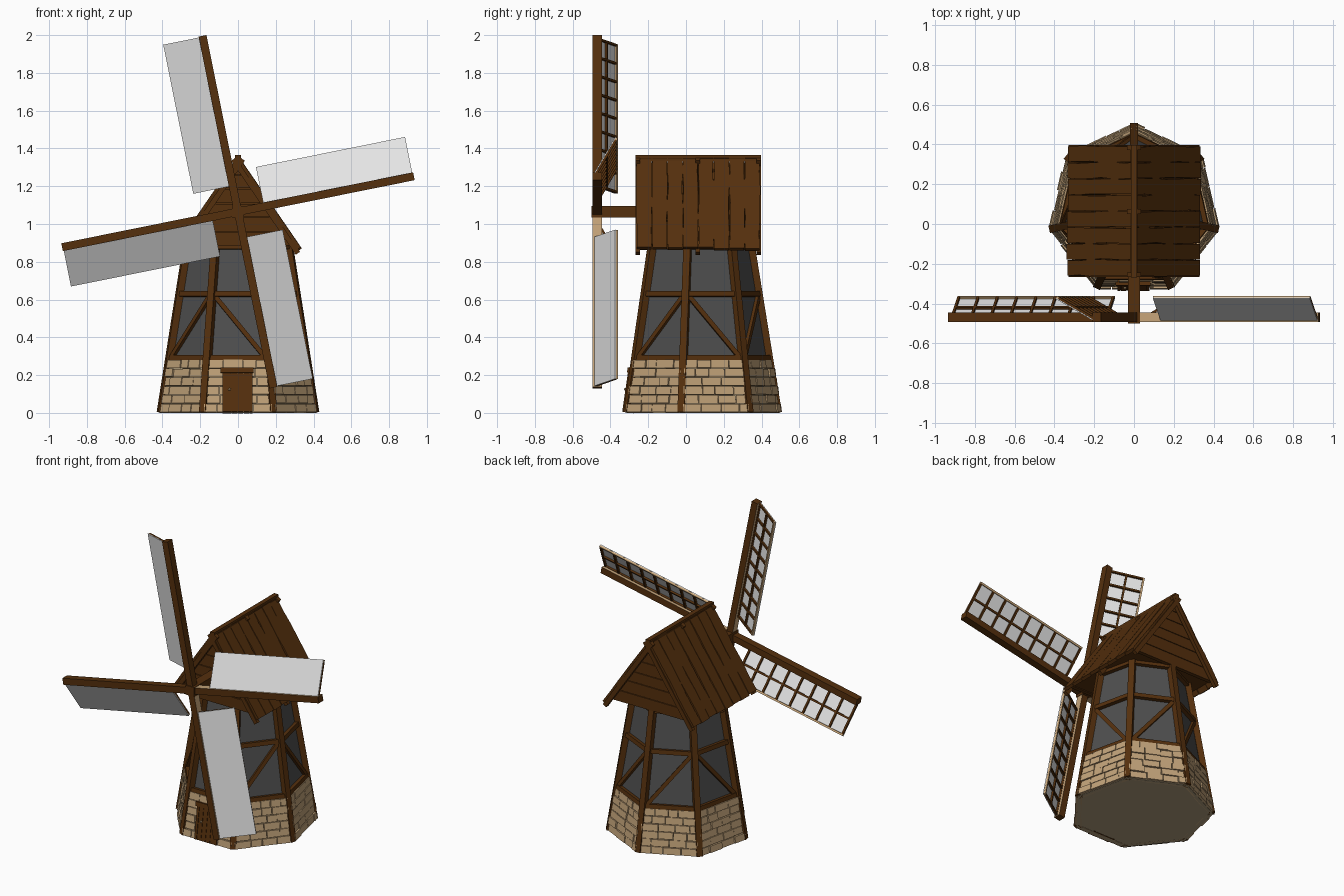
import bpy, bmesh, math, random
from mathutils import Vector as V, Matrix

if "Cube" in bpy.data.objects:
    bpy.data.objects.remove(bpy.data.objects["Cube"])

random.seed(4)

# ---------- materials ----------
def material(name, rgb):
    m = bpy.data.materials.new(name)
    m.diffuse_color = (*rgb, 1)
    m.use_nodes = True
    m.node_tree.nodes["Principled BSDF"].inputs["Base Color"].default_value = m.diffuse_color
    return m

BROWN = material("brown timber", (0.090, 0.029, 0.004))
GREY = material("dark grey plaster", (0.078, 0.078, 0.078))
STONE = material("tan stone", (0.53, 0.36, 0.19))
MORTAR = material("mortar", (0.42, 0.33, 0.20))
CLOTH = material("white cloth", (0.77, 0.77, 0.77))
PALE = material("pale wood", (0.56, 0.37, 0.19))

# ---------- helpers ----------
def finish(name, bm, *mats):
    bmesh.ops.recalc_face_normals(bm, faces=bm.faces[:])
    me = bpy.data.meshes.new(name)
    bm.to_mesh(me)
    bm.free()
    for m in mats:
        me.materials.append(m)
    ob = bpy.data.objects.new(name, me)
    bpy.context.collection.objects.link(ob)
    return ob

def beam(bm, p, q, w, d, n, mi=0):
    """Box from p to q, w wide across and d deep along n."""
    a = (q - p).normalized()
    s = a.cross(n).normalized()
    n2 = s.cross(a)
    rot = Matrix((s, a, n2)).transposed().to_4x4()
    mat = Matrix.Translation((p + q) / 2) @ rot @ Matrix.Diagonal((w, (q - p).length, d, 1))
    verts = bmesh.ops.create_cube(bm, size=1, matrix=mat)["verts"]
    for f in {f for v in verts for f in v.link_faces}:
        f.material_index = mi
    return verts

def prism(bm, pts, y0, y1):
    """Outline in x,z pushed from y0 to y1."""
    a = [bm.verts.new((x, y0, z)) for x, z in pts]
    b = [bm.verts.new((x, y1, z)) for x, z in pts]
    bm.faces.new(a)
    bm.faces.new(b[::-1])
    for i in range(len(pts)):
        j = (i + 1) % len(pts)
        bm.faces.new((a[i], b[i], b[j], a[j]))

# ---------- seven-sided tapering tower ----------
N, CY = 7, 0.07
def corner(k, z, off=0.0):
    r = 0.420 - 0.162 * z + off
    t = math.pi / 2 + k * math.tau / N
    return V((r * math.cos(t), CY + r * math.sin(t), z))

def side_normal(k):
    return (corner(k + 1, 0) - corner(k, 0)).cross(corner(k, 1) - corner(k, 0)).normalized()

def shell(name, z0, z1, off, mat):
    bm = bmesh.new()
    lo = [bm.verts.new(corner(k, z0, off)) for k in range(N)]
    hi = [bm.verts.new(corner(k, z1, off)) for k in range(N)]
    bm.faces.new(lo[::-1])
    bm.faces.new(hi)
    for k in range(N):
        j = (k + 1) % N
        bm.faces.new((lo[k], lo[j], hi[j], hi[k]))
    finish(name, bm, mat)

shell("stone_base_core", 0, 0.28, 0.006, MORTAR)
shell("plaster_walls", 0.28, 0.93, -0.012, GREY)

# stone courses
bm = bmesh.new()
ROWS, H = 6, 0.28 / 6
for k in range(N):
    n = side_normal(k)
    for r in range(ROWS):
        z = (r + 0.5) * H
        a, b = corner(k, z), corner(k + 1, z)
        t = 0.0
        while t < 0.999:
            e = t + random.uniform(0.17, 0.32)
            if e > 0.87:
                e = 1.0
            beam(bm, a.lerp(b, t + 0.005), a.lerp(b, e - 0.005),
                 H - random.uniform(0.002, 0.005), random.uniform(0.028, 0.046), n)
            t = e
finish("stone_courses", bm, STONE)

# corner posts, rails and alternating braces
bm = bmesh.new()
for k in range(N):
    out = corner(k, 0) - V((0, CY, 0))
    beam(bm, corner(k, 0.002), corner(k, 0.92), 0.038, 0.036, out)
    n = side_normal(k)
    for z in (0.29, 0.63, 0.88):
        beam(bm, corner(k, z), corner(k + 1, z), 0.028, 0.026, n)
    za, zb = (0.30, 0.615) if k % 2 == 0 else (0.615, 0.30)
    a0, a1 = corner(k, za), corner(k + 1, za)
    b0, b1 = corner(k, zb), corner(k + 1, zb)
    beam(bm, a0.lerp(a1, 0.07), b0.lerp(b1, 0.93), 0.024, 0.018, n)
finish("tower_frame", bm, BROWN)

# ---------- door on the front side ----------
nf = side_normal(3)
def on_front(x, z, o=0.0):
    c = corner(3, z)
    return V((x, c.y, z)) + nf * o
bm = bmesh.new()
for i in range(4):
    x = -0.051 + i * 0.032
    beam(bm, on_front(x, 0.002), on_front(x, 0.21), 0.029, 0.056, nf)
for x in (-0.075, 0.069):
    beam(bm, on_front(x, 0.002), on_front(x, 0.215), 0.016, 0.060, nf)
beam(bm, on_front(-0.092, 0.222), on_front(0.082, 0.222), 0.028, 0.070, nf)
beam(bm, on_front(-0.003, 0.003), on_front(-0.003, 0.205), 0.14, 0.050, nf)
finish("door", bm, BROWN)
bm = bmesh.new()
bmesh.ops.create_icosphere(bm, subdivisions=1, radius=0.008,
                           matrix=Matrix.Translation(on_front(-0.045, 0.12, 0.031)))
finish("door_knob", bm, PALE)

# ---------- gabled cap ----------
RIDGE, EX, EZ = 1.36, 0.335, 0.872
def half_width(z):
    return (1.325 - z) * EX / (RIDGE - EZ)
bm = bmesh.new()
prism(bm, [(-half_width(0.89), 0.89), (half_width(0.89), 0.89), (0, 1.325)], -0.225, 0.355)
finish("cap_core", bm, BROWN)

# level boards on both gable ends
bm = bmesh.new()
zs = [0.885, 0.96, 1.04, 1.11, 1.19, 1.26, 1.32]
for z0, z1 in zip(zs, zs[1:]):
    z1 -= 0.004
    w0, w1 = half_width(z0), half_width(z1)
    for y0, y1 in ((-0.235, -0.21), (0.34, 0.365)):
        prism(bm, [(-w0, z0), (w0, z0), (w1, z1), (-w1, z1)], y0, y1)
finish("gable_boards", bm, BROWN)

# uneven planks down each slope, with three rafters below
planks, rafters = bmesh.new(), bmesh.new()
Y0, Y1, COUNT = -0.262, 0.392, 8
step = (Y1 - Y0) / COUNT
for sx in (-1, 1):
    n = V((sx * (RIDGE - EZ), 0, EX)).normalized()
    top, low = V((0, 0, RIDGE)), V((sx * EX, 0, EZ))
    down = (low - top).normalized()
    for i in range(COUNT):
        o = V((0, Y0 + (i + 0.5) * step, 0)) - n * random.uniform(0.008, 0.012)
        vs = beam(planks, top + o, low + o + down * random.uniform(-0.008, 0.006),
                  step - 0.004, 0.02, n)
        long_edges = [e for e in {e for v in vs for e in v.link_edges} if e.calc_length() > 0.4]
        long_edges.sort(key=lambda e: tuple(e.verts[0].co + e.verts[1].co))
        new = bmesh.ops.subdivide_edges(planks, edges=long_edges, cuts=5, use_grid_fill=True)
        inner = [g for g in new["geom_inner"] if isinstance(g, bmesh.types.BMVert)]
        inner.sort(key=lambda v: tuple(v.co))
        for v in inner:
            v.co.y += random.uniform(-0.004, 0.004)
    for y in (-0.255, 0.063, 0.385):
        o = V((0, y, 0)) - n * 0.03
        beam(rafters, top + o, low + o + down * 0.012, 0.024, 0.028, n)
finish("roof_planks", planks, BROWN)
beam(rafters, V((0, -0.268, 1.347)), V((0, 0.398, 1.347)), 0.03, 0.034, V((0, 0, 1)))
finish("rafters_and_ridge", rafters, BROWN)

# ---------- shaft and hub ----------
HUB = V((0, 0, 1.065))
bm = bmesh.new()
beam(bm, HUB + V((0, -0.5, 0)), HUB + V((0, -0.1, 0)), 0.062, 0.062, V((0, 0, 1)))
finish("wind_shaft", bm, BROWN)

# ---------- four sails ----------
Y = V((0, 1, 0))
for i in range(4):
    t = math.radians(11.4 + 90 * i)
    u = V((math.cos(t), 0, math.sin(t)))
    v = V((-math.sin(t), 0, math.cos(t)))
    slope = v * 0.192 + Y * 0.110
    n = (v * 0.110 - Y * 0.192).normalized()

    # spar, pale on the side that carries the sail
    bm = bmesh.new()
    beam(bm, HUB - Y * 0.47, HUB - Y * 0.47 + u * 0.95, 0.042, 0.048, Y)
    bm.normal_update()
    for f in bm.faces:
        f.material_index = int(f.normal.dot(v) > 0.9)
    finish("sail_spar_%d" % (i + 1), bm, BROWN, PALE)

    # point on the twisted sail: length a, share s across, offset o to the front
    def P(a, s, o=0.0):
        return HUB + u * a + v * 0.02 - Y * 0.483 + slope * s + n * o

    bm = bmesh.new()
    beam(bm, P(0.14, 0.5), P(0.945, 0.5), slope.length, 0.005, n)
    finish("sail_cloth_%d" % (i + 1), bm, CLOTH)

    # lattice behind the cloth
    bm = bmesh.new()
    for s, mi in ((0.03, 0), (0.5, 0), (0.97, 1)):
        beam(bm, P(0.14, s, -0.008), P(0.945, s, -0.008), 0.012, 0.012, n, mi)
    for j in range(9):
        a = 0.147 + j * 0.099
        beam(bm, P(a, 0, -0.009), P(a, 0.95, -0.009), 0.012, 0.012, n)
    finish("sail_lattice_%d" % (i + 1), bm, BROWN, PALE)
